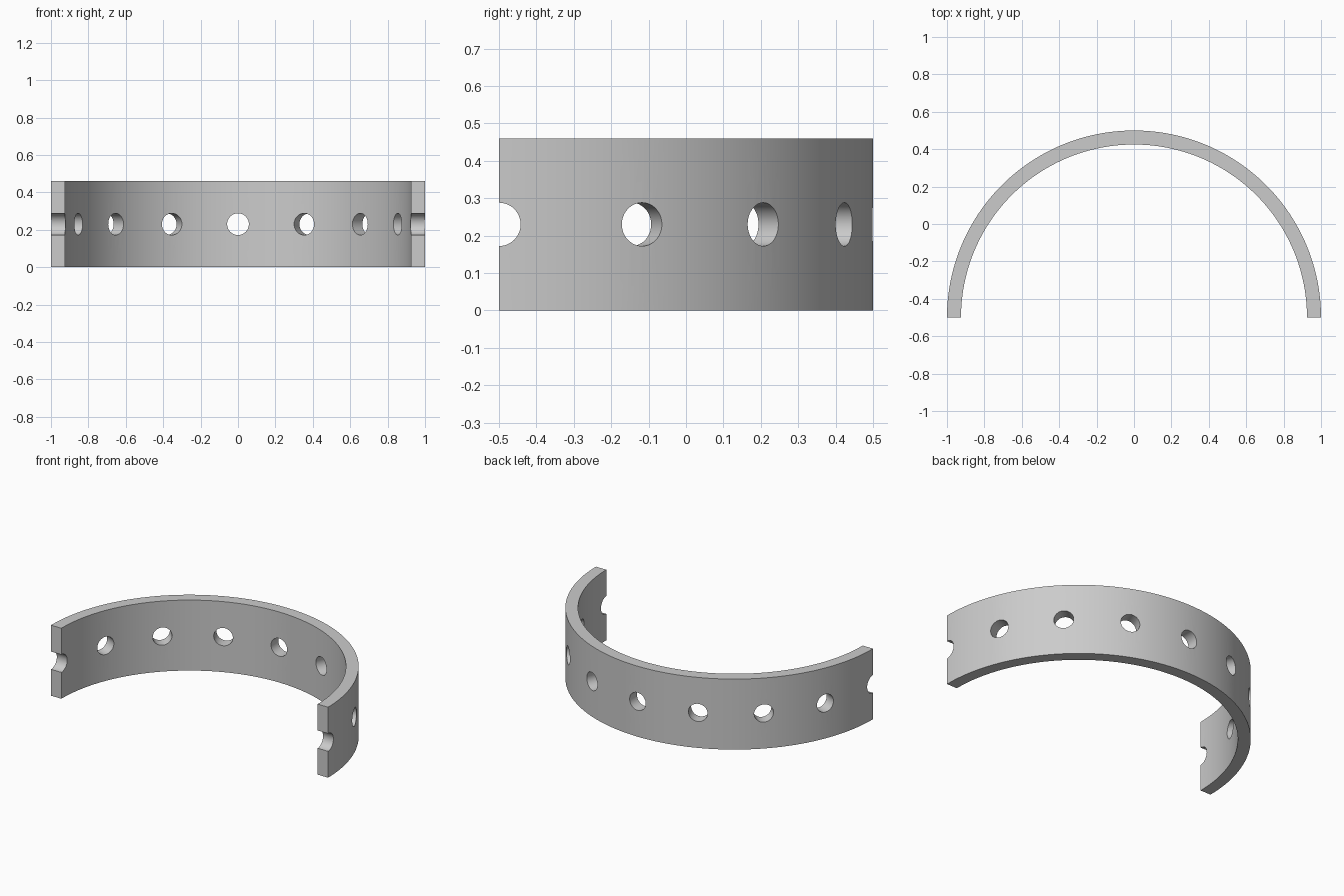
import bpy, bmesh
from math import cos, sin, pi
from mathutils import Matrix, Vector

cube = bpy.data.objects.get("Cube")
if cube:
    bpy.data.objects.remove(cube, do_unlink=True)

OUTER, INNER, HEIGHT = 1.0, 0.925, 0.46
CENTRE_Y, HOLE_R, STEPS = -0.5, 0.058, 96

grey = bpy.data.materials.new("plain_grey")
grey.use_nodes = True
colour = (0.6, 0.6, 0.6, 1)
grey.diffuse_color = colour
grey.node_tree.nodes["Principled BSDF"].inputs["Base Color"].default_value = colour


def make_object(name, bm):
    bmesh.ops.recalc_face_normals(bm, faces=bm.faces)
    mesh = bpy.data.meshes.new(name)
    bm.to_mesh(mesh)
    bm.free()
    mesh.materials.append(grey)
    obj = bpy.data.objects.new(name, mesh)
    bpy.context.collection.objects.link(obj)
    return obj


# Half ring: a rectangular section swept through half a turn
bm = bmesh.new()
section = [(INNER, 0), (OUTER, 0), (OUTER, HEIGHT), (INNER, HEIGHT)]
rows = []
for i in range(STEPS + 1):
    a = pi * i / STEPS
    rows.append([bm.verts.new((r * cos(a), CENTRE_Y + r * sin(a), z)) for r, z in section])
for p, q in zip(rows, rows[1:]):
    for k in range(4):
        n = (k + 1) % 4
        bm.faces.new((p[k], p[n], q[n], q[k]))
bm.faces.new(rows[0])
bm.faces.new(rows[-1])
band = make_object("half_ring_band", bm)

# Radial hole cutters, the first and last leaving half holes at the ends
bm = bmesh.new()
for i in range(9):
    a = pi * i / 8
    out = Vector((cos(a), sin(a), 0))
    place = Matrix.Translation(out * 0.96 + Vector((0, CENTRE_Y, HEIGHT / 2)))
    turn = out.to_track_quat('Z', 'Y').to_matrix().to_4x4()
    bmesh.ops.create_cone(bm, cap_ends=True, segments=48, radius1=HOLE_R,
                          radius2=HOLE_R, depth=0.3, matrix=place @ turn)
cutter = make_object("hole_cutter", bm)
cutter.hide_render = True

# Drill the holes
mod = band.modifiers.new("holes", 'BOOLEAN')
mod.operation = 'DIFFERENCE'
mod.solver = 'EXACT'
mod.object = cutter
bpy.ops.object.select_all(action='DESELECT')
band.select_set(True)
bpy.context.view_layer.objects.active = band
bpy.ops.object.modifier_apply(modifier=mod.name)
bpy.data.objects.remove(cutter, do_unlink=True)
bpy.ops.object.shade_smooth_by_angle(angle=pi / 6)
